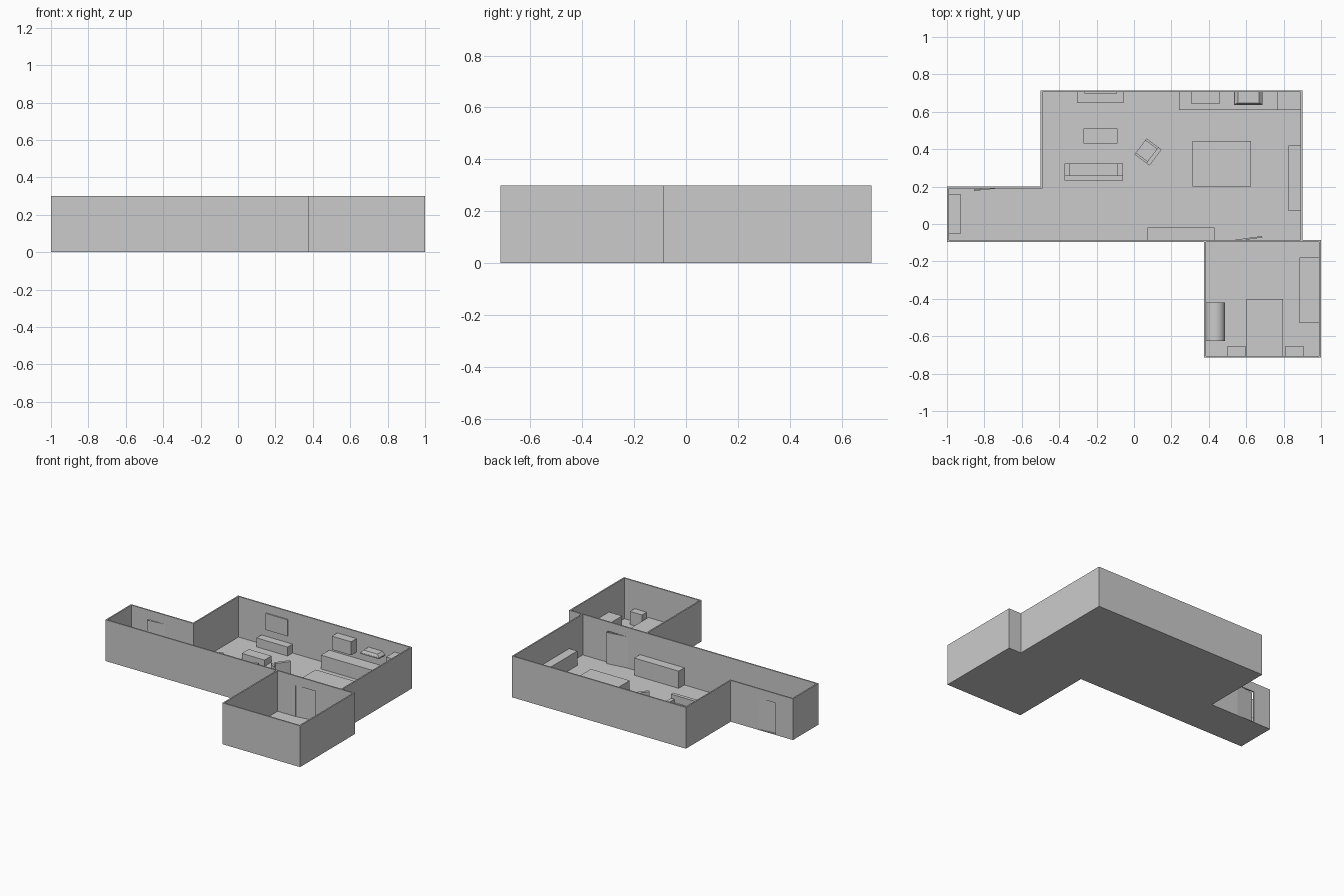
import bpy, bmesh, math
from mathutils import Matrix, Vector

if "Cube" in bpy.data.objects:
    bpy.data.objects.remove(bpy.data.objects["Cube"])

WALL_H = 0.30
DOOR_H = 0.232
T = 0.01  # wall thickness


def finish(name, bm, matrix=None):
    bmesh.ops.recalc_face_normals(bm, faces=bm.faces)
    me = bpy.data.meshes.new(name)
    bm.to_mesh(me)
    bm.free()
    ob = bpy.data.objects.new(name, me)
    if matrix is not None:
        ob.matrix_world = matrix
    bpy.context.collection.objects.link(ob)
    return ob


def add_box(bm, x0, x1, y0, y1, z0, z1):
    m = Matrix.Translation(((x0 + x1) / 2, (y0 + y1) / 2, (z0 + z1) / 2))
    m = m @ Matrix.Diagonal((x1 - x0, y1 - y0, z1 - z0, 1))
    return bmesh.ops.create_cube(bm, size=1, matrix=m)["verts"]


def box(name, *dims):
    bm = bmesh.new()
    add_box(bm, *dims)
    return finish(name, bm)


def wall_with_door(name, x0, x1, y0, y1, d0, d1):
    """Wall along x with a doorway, as one extruded outline."""
    bm = bmesh.new()
    pts = [(x0, 0), (d0, 0), (d0, DOOR_H), (d1, DOOR_H), (d1, 0),
           (x1, 0), (x1, WALL_H), (x0, WALL_H)]
    face = bm.faces.new([bm.verts.new((x, y0, z)) for x, z in pts])
    ext = bmesh.ops.extrude_face_region(bm, geom=[face])["geom"]
    bmesh.ops.translate(bm, vec=(0, y1 - y0, 0),
                        verts=[v for v in ext if isinstance(v, bmesh.types.BMVert)])
    finish(name, bm)


def door(name, hinge, width, angle):
    """Slightly open leaf turning about its hinge edge."""
    bm = bmesh.new()
    add_box(bm, 0, width, -0.004, 0.004, 0, DOOR_H)
    finish(name, bm, Matrix.Translation((*hinge, 0)) @ Matrix.Rotation(math.radians(angle), 4, 'Z'))


def seat_unit(name, centre, w, d, angle, arm, back, heights):
    """Sofa or armchair facing +y before rotation."""
    seat_h, arm_h, back_h = heights
    bm = bmesh.new()
    add_box(bm, -w / 2, w / 2, -d / 2, -d / 2 + back, 0, back_h)
    add_box(bm, -w / 2 + arm, w / 2 - arm, -d / 2 + back, d / 2, 0, seat_h)
    for s in (-1, 1):
        xs = sorted((s * w / 2, s * (w / 2 - arm)))
        add_box(bm, *xs, -d / 2 + back, d / 2, 0, arm_h)
    finish(name, bm, Matrix.Translation((*centre, 0)) @ Matrix.Rotation(math.radians(angle), 4, 'Z'))


# Floors
box("living_floor", -0.5, 0.9, -0.095, 0.715, 0, 0.005)
box("hall_floor", -1.0, -0.5, -0.095, 0.2, 0, 0.005)
box("bedroom_floor", 0.375, 1.0, -0.715, -0.095, 0, 0.005)

# Walls
box("living_back_wall", -0.5, 0.9, 0.715 - T, 0.715, 0, WALL_H)
box("living_left_wall", -0.5, -0.5 + T, 0.2 - T, 0.715 - T, 0, WALL_H)
box("living_right_wall", 0.9 - T, 0.9, -0.085, 0.715 - T, 0, WALL_H)
box("hall_end_wall", -1.0, -1.0 + T, -0.085, 0.2 - T, 0, WALL_H)
wall_with_door("hall_back_wall", -1.0, -0.5, 0.2 - T, 0.2, -0.86, -0.72)
wall_with_door("dividing_wall", -1.0, 1.0, -0.095, -0.085, 0.53, 0.69)
box("bedroom_left_wall", 0.375, 0.375 + T, -0.715 + T, -0.095, 0, WALL_H)
box("bedroom_right_wall", 1.0 - T, 1.0, -0.715 + T, -0.095, 0, WALL_H)
box("bedroom_front_wall", 0.375, 1.0, -0.715, -0.715 + T, 0, WALL_H)

# Doors, both slightly ajar
door("hall_door", (-0.72, 0.195), 0.137, 186)
door("bedroom_door", (0.53, -0.09), 0.157, 8)

# Living area
box("media_stand", -0.305, -0.055, 0.648, 0.705, 0, 0.07)
box("television", -0.265, -0.09, 0.697, 0.706, 0.12, 0.24)
box("coffee_table", -0.27, -0.087, 0.43, 0.51, 0, 0.05)
seat_unit("sofa", (-0.215, 0.278), 0.312, 0.092, 0, 0.028, 0.026, (0.05, 0.075, 0.105))
seat_unit("armchair", (0.075, 0.385), 0.107, 0.1, 53, 0.012, 0.022, (0.05, 0.075, 0.115))
box("side_cabinet", 0.825, 0.891, 0.07, 0.42, 0, 0.11)
box("sideboard", 0.073, 0.43, -0.086, -0.02, 0, 0.13)
box("hall_cabinet", -0.991, -0.925, -0.05, 0.157, 0, 0.1)

# Kitchen
box("dining_table", 0.313, 0.625, 0.2, 0.445, 0, 0.082)
box("kitchen_counter", 0.24, 0.765, 0.61, 0.706, 0, 0.105)
box("fridge", 0.765, 0.891, 0.61, 0.706, 0, 0.232)
box("upper_cabinet", 0.305, 0.46, 0.643, 0.706, 0.15, 0.248)

# Range hood with tapered top
bm = bmesh.new()
add_box(bm, 0.535, 0.688, 0.637, 0.706, 0.185, 0.193)
top = [v for v in add_box(bm, 0.537, 0.686, 0.639, 0.706, 0.193, 0.212) if v.co.z > 0.2]
for v in top:
    v.co.x = 0.556 if v.co.x < 0.6 else 0.668
    if v.co.y < 0.67:
        v.co.y = 0.648
finish("range_hood", bm)

# Bedroom
box("bed", 0.602, 0.797, -0.706, -0.4, 0, 0.065)
for side, x in (("left", 0.5), ("right", 0.81)):
    box(side + "_nightstand", x, x + 0.097, -0.706, -0.652, 0, 0.1)
box("dresser", 0.885, 0.991, -0.53, -0.18, 0, 0.12)

# Round-topped chest against the left wall
bm = bmesh.new()
prof = [(0.384, 0), (0.486, 0)]
prof += [(0.435 + 0.051 * math.cos(a), 0.04 + 0.045 * math.sin(a))
         for a in (math.pi * i / 16 for i in range(17))]
face = bm.faces.new([bm.verts.new((x, -0.625, z)) for x, z in prof])
ext = bmesh.ops.extrude_face_region(bm, geom=[face])["geom"]
bmesh.ops.translate(bm, vec=Vector((0, 0.205, 0)),
                    verts=[v for v in ext if isinstance(v, bmesh.types.BMVert)])
chest = finish("round_top_chest", bm)
bpy.context.view_layer.objects.active = chest
chest.select_set(True)
bpy.ops.object.shade_smooth_by_angle()
